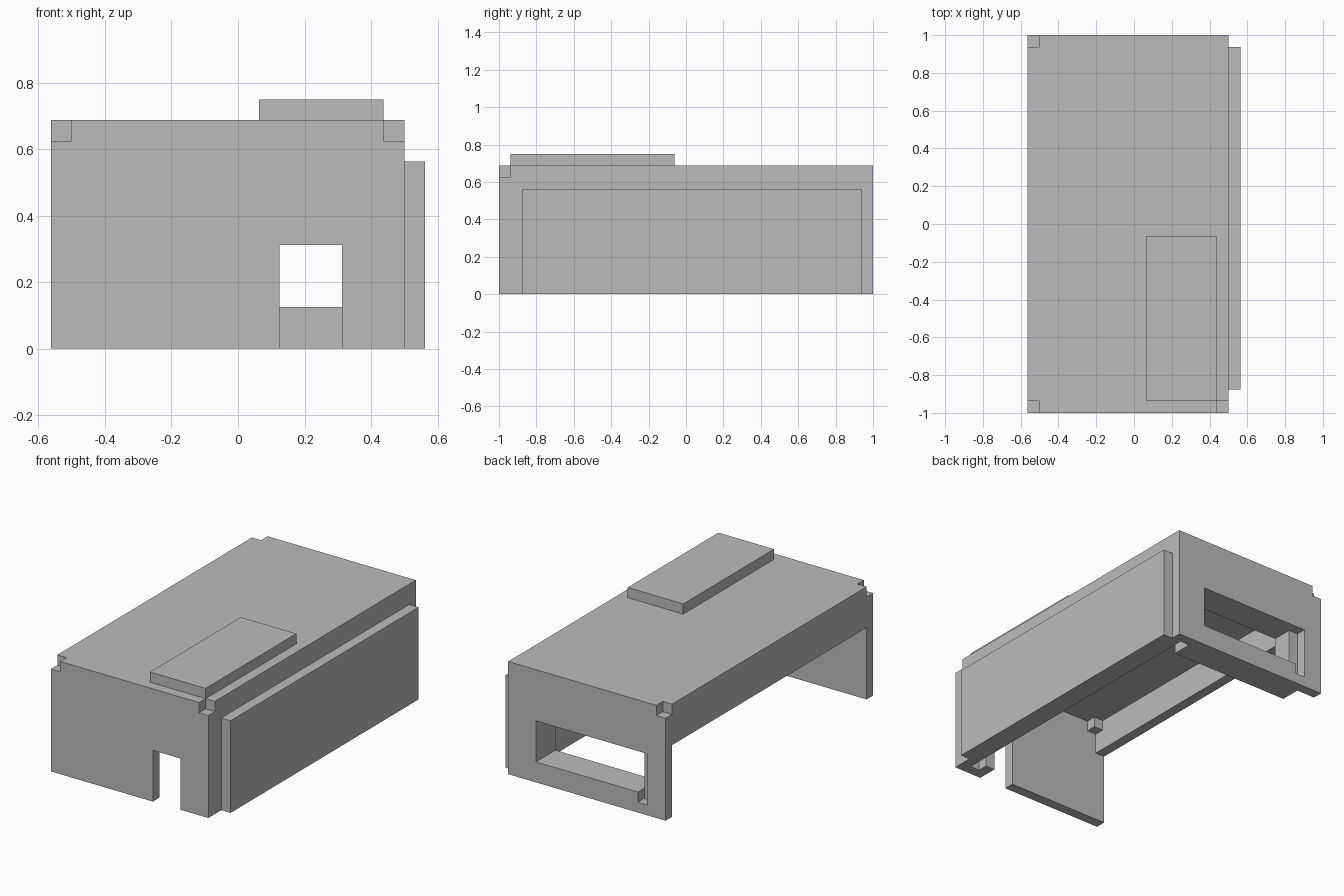
import bpy
import bmesh
from mathutils import Vector

U = 1 / 16  # one grid cell

cube = bpy.data.objects.get("Cube")
if cube:
    bpy.data.objects.remove(cube)

grey = bpy.data.materials.new("plain_grey")
grey.use_nodes = True
grey.diffuse_color = (0.5, 0.5, 0.5, 1)
grey.node_tree.nodes["Principled BSDF"].inputs["Base Color"].default_value = (0.5, 0.5, 0.5, 1)


def box(name, low, high):
    """Box between two grid corners."""
    low, high = Vector(low) * U, Vector(high) * U
    bm = bmesh.new()
    bmesh.ops.create_cube(bm, size=1)
    for v in bm.verts:
        v.co = (low + high) / 2 + v.co * (high - low)
    mesh = bpy.data.meshes.new(name)
    bm.to_mesh(mesh)
    bm.free()
    mesh.materials.append(grey)
    obj = bpy.data.objects.new(name, mesh)
    bpy.context.collection.objects.link(obj)
    return obj


def cut(target, name, low, high):
    """Subtract a hidden box from the target."""
    cutter = box(name, low, high)
    cutter.hide_render = True
    cutter.hide_viewport = True
    cutter.display_type = 'WIRE'
    mod = target.modifiers.new(name, 'BOOLEAN')
    mod.operation = 'DIFFERENCE'
    mod.solver = 'EXACT'
    mod.object = cutter


# Thin-walled shell, open underneath
shell = box("shell", (-9, -16, 0), (8, 16, 11))

# Notched roof corners, each backed by a small block inside
for name, x, y, dx, dy in (("front_right", -9, -16, 1, 1),
                           ("front_left", 7, -16, -1, 1),
                           ("back_right", -9, 15, 1, -1)):
    outer_x, outer_y = x - max(dx, 0), y - max(dy, 0)
    cut(shell, name + "_notch_cutter", (outer_x, outer_y, 10), (outer_x + 2, outer_y + 2, 12))
    box(name + "_corner_block", (x + dx, y + dy, 9), (x + dx + 1, y + dy + 1, 10))

cut(shell, "interior_cutter", (-8, -15, -1), (7, 15, 10))
cut(shell, "right_opening_cutter", (-10, -15, -1), (-7, 15, 7))
cut(shell, "doorway_cutter", (2, -17, -1), (5, -14, 5))
cut(shell, "window_cutter", (-7, 14, 2), (5, 17, 6))
cut(shell, "window_step_cutter", (-7, 14, 1), (-6, 17, 3))

# Raised plates outside the shell
box("side_panel", (8, -14, 0), (9, 15, 9))
box("roof_hatch", (1, -15, 11), (7, -1, 12))

# Deep frame behind the back window
frame = box("window_frame", (-7, 13, 0), (6, 15, 7))
cut(frame, "window_frame_cutter", (-6, 12, 2), (5, 16, 6))

# Lintel and jamb inside the doorway
door_frame = box("door_frame", (2, -15, 0), (6, -14, 6))
cut(door_frame, "door_frame_cutter", (1, -16, -1), (5, -13, 5))
